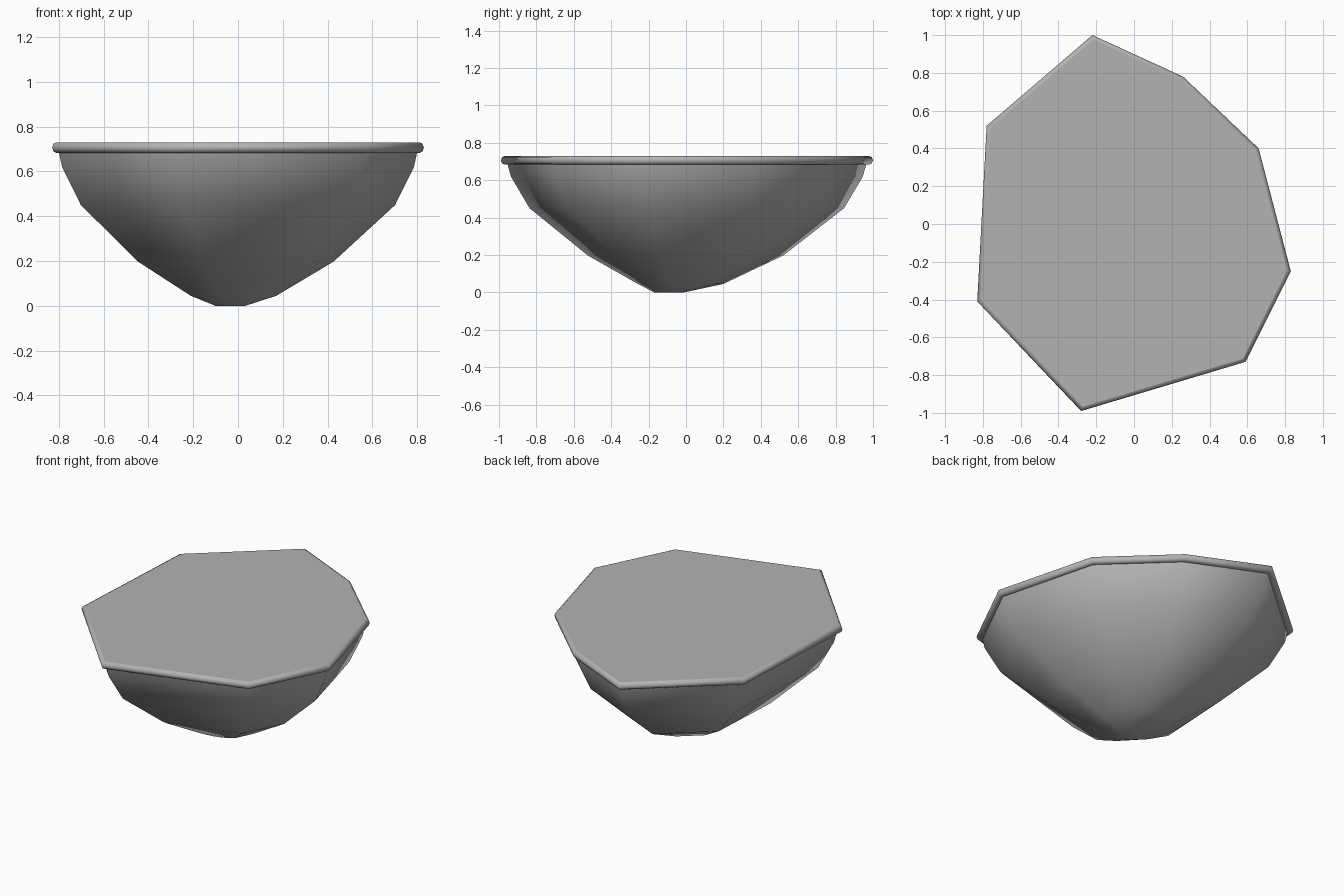
import bpy, bmesh

if "Cube" in bpy.data.objects:
    bpy.data.objects.remove(bpy.data.objects["Cube"])

grey = bpy.data.materials.new("stone_grey")
grey.use_nodes = True
colour = (0.45, 0.45, 0.45, 1)
grey.diffuse_color = colour
bsdf = next(n for n in grey.node_tree.nodes if n.type == 'BSDF_PRINCIPLED')
bsdf.inputs["Base Color"].default_value = colour

# Irregular eight-sided outline, counter-clockwise
OUTLINE = [(0.83, -0.25), (0.66, 0.40), (0.26, 0.78), (-0.22, 1.0),
           (-0.78, 0.52), (-0.83, -0.41), (-0.28, -0.99), (0.59, -0.73)]


def loft(name, rings, cap_bottom=False, cap_top=False, smooth=True):
    """Skin scaled copies of the outline; a ring is (scale, z, shift x, shift y)."""
    bm = bmesh.new()
    loops = [[bm.verts.new((x * s + dx, y * s + dy, z)) for x, y in OUTLINE]
             for s, z, dx, dy in rings]
    n = len(OUTLINE)
    for low, high in zip(loops, loops[1:]):
        for i in range(n):
            j = (i + 1) % n
            bm.faces.new((low[i], low[j], high[j], high[i]))
    if cap_bottom:
        bm.faces.new(loops[0][::-1])
    if cap_top:
        bm.faces.new(loops[-1])
    for f in bm.faces:
        f.smooth = smooth
    mesh = bpy.data.meshes.new(name)
    bm.to_mesh(mesh)
    bm.free()
    mesh.materials.append(grey)
    obj = bpy.data.objects.new(name, mesh)
    bpy.context.collection.objects.link(obj)
    return obj


# Rounded underside, narrowing to a small off-centre foot
loft("bowl_body", [
    (0.08, 0.0, -0.034, -0.09),
    (0.23, 0.045, -0.02, -0.03),
    (0.525, 0.197, -0.01, -0.005),
    (0.845, 0.45, 0, 0),
    (0.946, 0.62, 0, 0),
    (0.965, 0.69, 0, 0)], cap_bottom=True)

# Half-round lip
loft("rim", [
    (0.955, 0.683, 0, 0),
    (0.979, 0.683, 0, 0),
    (0.993, 0.69, 0, 0),
    (1.0, 0.706, 0, 0),
    (0.993, 0.723, 0, 0),
    (0.977, 0.73, 0, 0)])

# Flat top
loft("flat_top", [(0.977, 0.73, 0, 0)], cap_top=True, smooth=False)
